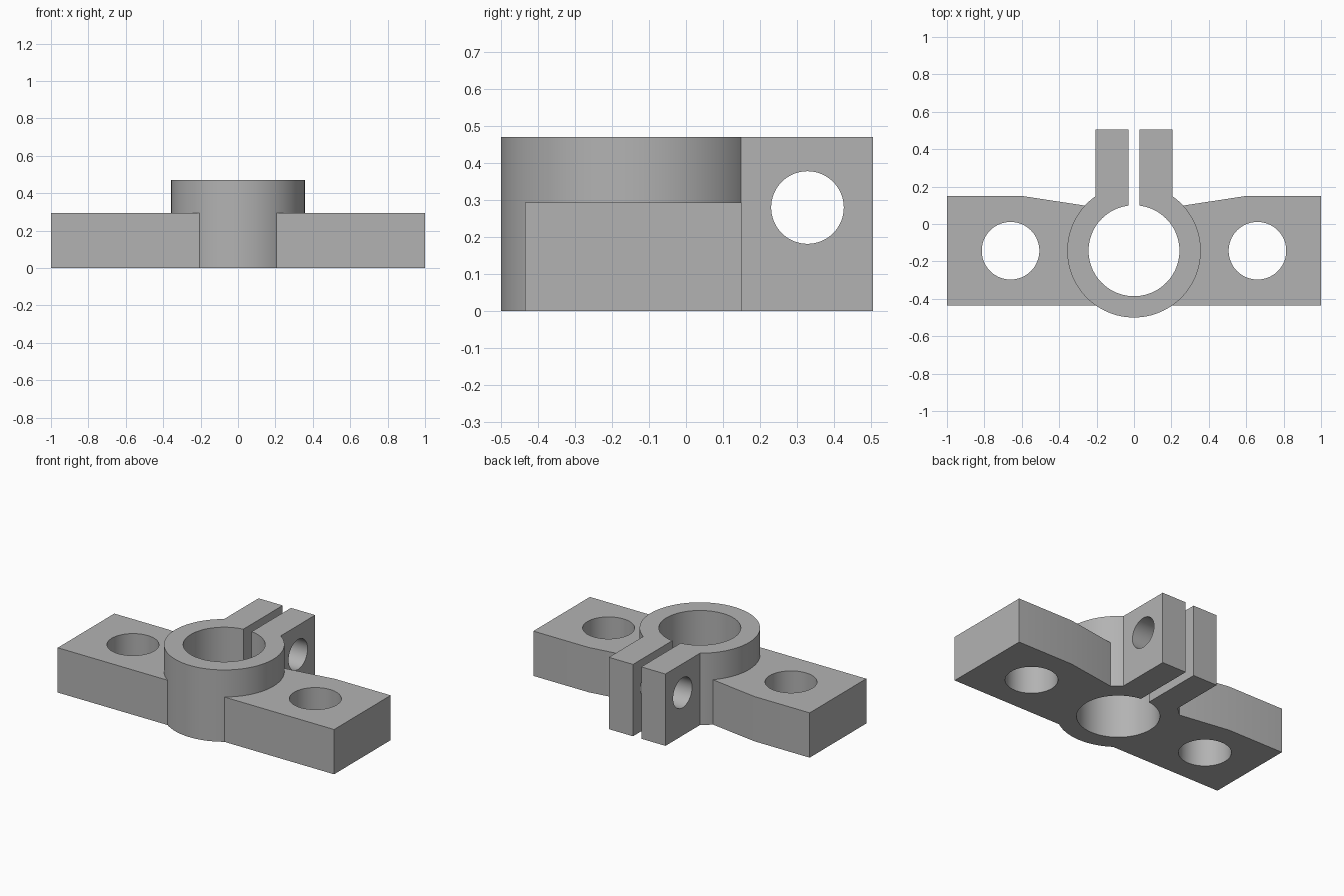
import bpy
import bmesh
import math
from mathutils import Matrix, Vector

cube = bpy.data.objects.get("Cube")
if cube:
    bpy.data.objects.remove(cube, do_unlink=True)

RING_Y = -0.143
WING_H, RING_H = 0.293, 0.47

grey = bpy.data.materials.new("plain_grey")
grey.use_nodes = True
colour = (0.45, 0.45, 0.45, 1)
grey.diffuse_color = colour
grey.node_tree.nodes["Principled BSDF"].inputs["Base Color"].default_value = colour


def finish(name, bm):
    bmesh.ops.recalc_face_normals(bm, faces=bm.faces)
    mesh = bpy.data.meshes.new(name)
    bm.to_mesh(mesh)
    bm.free()
    mesh.materials.append(grey)
    obj = bpy.data.objects.new(name, mesh)
    bpy.context.collection.objects.link(obj)
    return obj


def prism(name, outline, bottom, top):
    bm = bmesh.new()
    face = bm.faces.new([bm.verts.new((x, y, bottom)) for x, y in outline])
    ext = bmesh.ops.extrude_face_region(bm, geom=[face])
    verts = [v for v in ext["geom"] if isinstance(v, bmesh.types.BMVert)]
    bmesh.ops.translate(bm, verts=verts, vec=Vector((0, 0, top - bottom)))
    return finish(name, bm)


def box(name, x0, x1, y0, y1, z0, z1):
    return prism(name, [(x0, y0), (x1, y0), (x1, y1), (x0, y1)], z0, z1)


def cylinder(name, radius, depth, centre, axis="Z"):
    bm = bmesh.new()
    turn = Matrix.Rotation(math.pi / 2, 4, "Y") if axis == "X" else Matrix()
    bmesh.ops.create_cone(bm, cap_ends=True, segments=96, radius1=radius,
                          radius2=radius, depth=depth,
                          matrix=Matrix.Translation(centre) @ turn)
    return finish(name, bm)


def combine(target, tool, operation):
    tool.hide_render = True
    mod = target.modifiers.new(operation.lower(), "BOOLEAN")
    mod.operation = operation
    mod.solver = "EXACT"
    mod.object = tool
    bpy.context.view_layer.objects.active = target
    bpy.ops.object.modifier_apply(modifier=mod.name)
    bpy.data.objects.remove(tool, do_unlink=True)


# Mounting plate with tapered rear edges
half = [(1, -0.435), (1, 0.15), (0.6, 0.15), (0.24, 0.095)]
outline = half + [(-x, y) for x, y in reversed(half)]
bracket = prism("clamp_bracket", outline, 0, WING_H)

# Ring and rear clamping lugs
combine(bracket, cylinder("ring", 0.357, RING_H, (0, RING_Y, RING_H / 2)), "UNION")
combine(bracket, box("lugs", -0.205, 0.205, 0, 0.505, 0, RING_H), "UNION")

# Bore, slit, bolt holes in the wings and cross hole in the lugs
combine(bracket, cylinder("bore", 0.243, 2, (0, RING_Y, 0)), "DIFFERENCE")
combine(bracket, box("slit", -0.03, 0.03, RING_Y, 0.7, -0.2, 0.7), "DIFFERENCE")
for side in (-1, 1):
    hole = cylinder("wing_hole", 0.154, 2, (side * 0.66, RING_Y, 0))
    combine(bracket, hole, "DIFFERENCE")
combine(bracket, cylinder("lug_hole", 0.098, 1, (0, 0.328, 0.28), "X"), "DIFFERENCE")

bpy.ops.object.select_all(action="DESELECT")
bracket.select_set(True)
bpy.context.view_layer.objects.active = bracket
bpy.ops.object.shade_smooth_by_angle(angle=math.radians(20))
